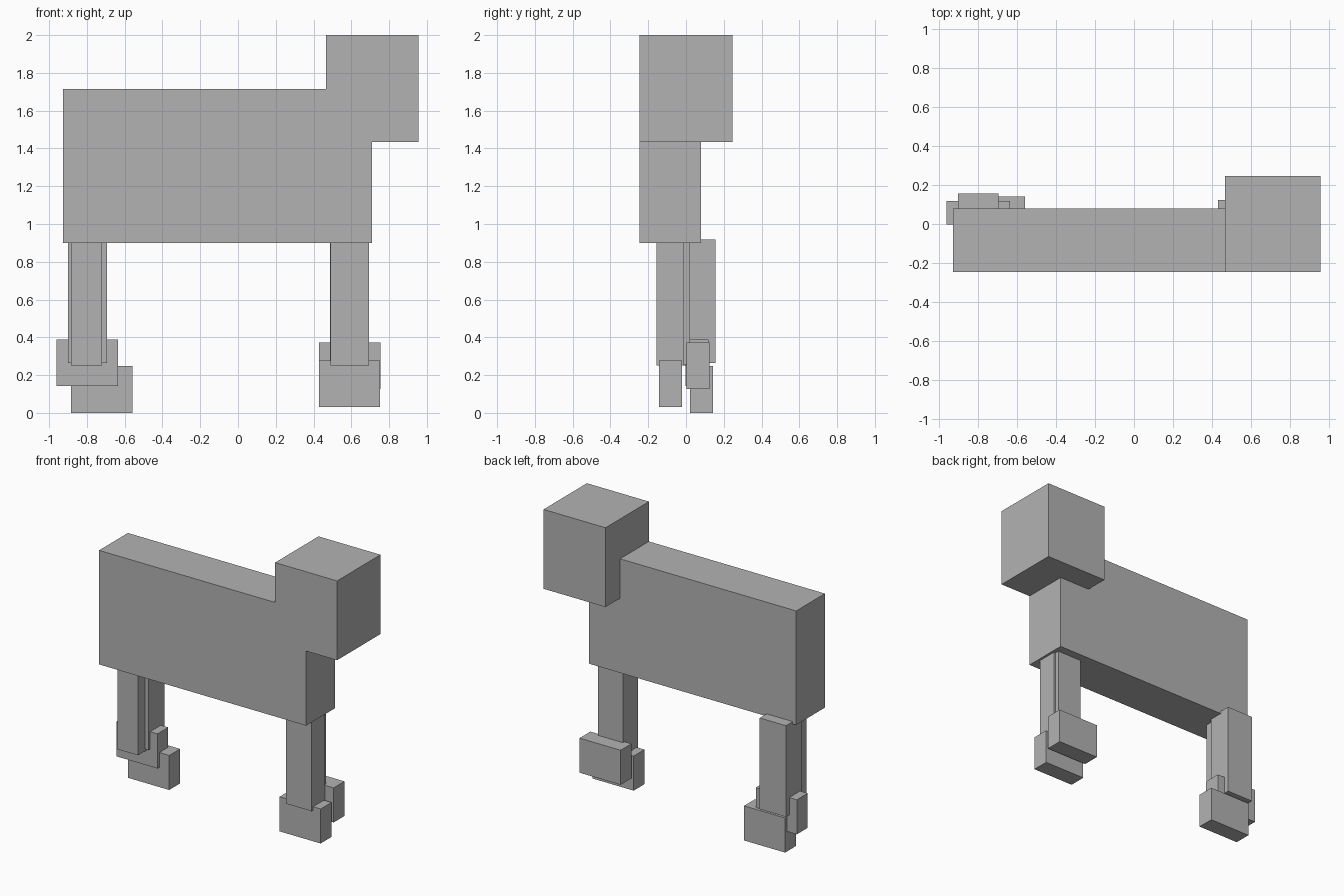
import bpy

if "Cube" in bpy.data.objects:
    bpy.data.objects.remove(bpy.data.objects["Cube"])

grey = bpy.data.materials.new("plain grey")
grey.use_nodes = True
colour = (0.45, 0.45, 0.45, 1)
grey.diffuse_color = colour
grey.node_tree.nodes["Principled BSDF"].inputs["Base Color"].default_value = colour


def box(name, x, y, z):
    """Add a block spanning the given (low, high) range on each axis."""
    spans = (x, y, z)
    bpy.ops.mesh.primitive_cube_add(size=1, location=[(a + b) / 2 for a, b in spans])
    block = bpy.context.object
    block.name = block.data.name = name
    block.scale = [b - a for a, b in spans]
    bpy.ops.object.transform_apply(location=False, rotation=False, scale=True)
    block.data.materials.append(grey)
    return block


# Body and head
box("body", (-0.927, 0.71), (-0.245, 0.08), (0.9, 1.715))
box("head", (0.465, 0.955), (-0.245, 0.245), (1.433, 2.0))

# Legs at the head end
box("head_end_outer_leg", (0.49, 0.693), (-0.157, -0.01), (0.25, 0.9))
box("head_end_inner_leg", (0.486, 0.68), (-0.1, 0.02), (0.253, 0.9))

# Legs at the tail end
box("tail_end_outer_leg", (-0.883, -0.72), (-0.1, 0.0), (0.25, 0.9))
box("tail_end_inner_leg", (-0.9, -0.693), (-0.02, 0.157), (0.265, 0.917))

# Feet: low corner of each, all the same size
length, width, height = 0.325, 0.122, 0.247
feet = {
    "head_end_outer_foot": (0.428, -0.142, 0.03),
    "head_end_inner_foot": (0.43, 0.002, 0.126),
    "tail_end_outer_foot": (-0.96, -0.003, 0.142),
    "tail_end_inner_foot": (-0.883, 0.02, 0.0),
}
for name, (x, y, z) in feet.items():
    box(name, (x, x + length), (y, y + width), (z, z + height))
